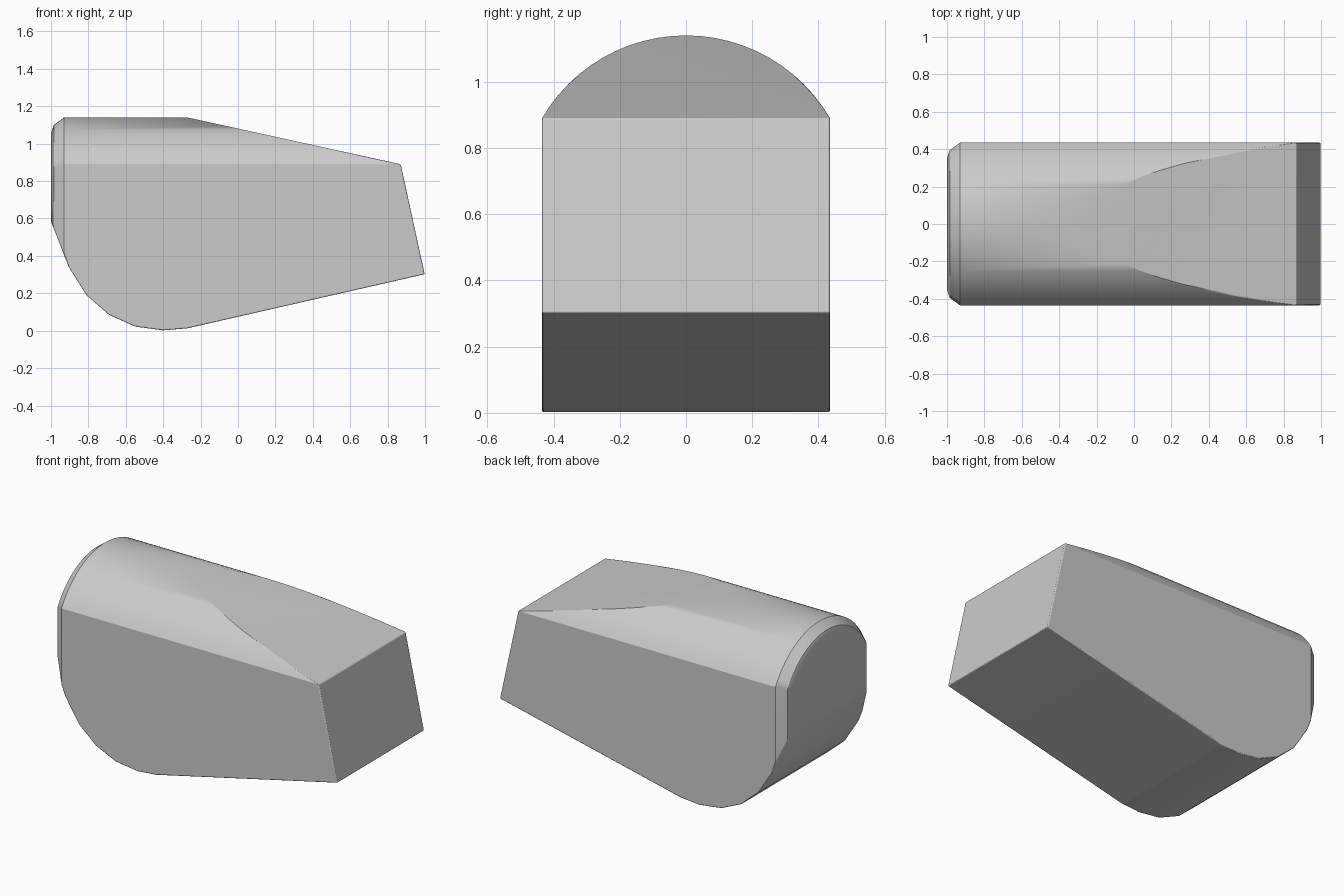
import bpy
import bmesh
from math import asin, sin, cos
from mathutils import Vector

cube = bpy.data.objects.get("Cube")
if cube:
    bpy.data.objects.remove(cube, do_unlink=True)

# Single grey material
grey = bpy.data.materials.new("light grey")
grey.use_nodes = True
colour = (0.6, 0.6, 0.6, 1)
grey.diffuse_color = colour
grey.node_tree.nodes["Principled BSDF"].inputs["Base Color"].default_value = colour

HALF, EAVE, TOP, STEPS = 0.435, 0.89, 1.14, 24
RISE = TOP - EAVE
RADIUS = (HALF ** 2 + RISE ** 2) / (2 * RISE)
SWEEP = asin(HALF / RADIUS)
MID = 0.6


def section(bm, x, inset):
    """Ring of an arched cross-section, pulled inward by inset."""
    pts = [(-HALF, -0.3)]
    for i in range(STEPS + 1):
        a = SWEEP * (2 * i / STEPS - 1)
        pts.append((RADIUS * sin(a), TOP - RADIUS + RADIUS * cos(a)))
    pts.append((HALF, -0.3))
    ky, kz = 1 - inset / HALF, 1 - inset / (TOP - MID)
    return [bm.verts.new((x, y * ky, MID + (z - MID) * kz if z > MID else z))
            for y, z in pts]


# Arched bar with a rounded rim at its back end
bm = bmesh.new()
rings = [section(bm, x, inset) for x, inset in
         ((-1, 0.085), (-0.985, 0.04), (-0.93, 0), (1.1, 0))]
for a, b in zip(rings, rings[1:]):
    for i in range(len(a)):
        j = (i + 1) % len(a)
        bm.faces.new((a[i], a[j], b[j], b[i]))
bm.faces.new(rings[0])
bm.faces.new(rings[-1])

# Trim to the side outline: sloped top, raked end, sloped base, round heel
outline = [(-0.27, 1.14), (0.87, 0.89), (0.998, 0.302), (-0.27, 0.013),
           (-0.4, 0.002), (-0.55, 0.022), (-0.69, 0.085), (-0.81, 0.19),
           (-0.905, 0.34), (-1, 0.585)]
for (x0, z0), (x1, z1) in zip(outline, outline[1:]):
    normal = Vector((z0 - z1, 0, x1 - x0)).normalized()
    bmesh.ops.bisect_plane(bm, geom=bm.verts[:] + bm.edges[:] + bm.faces[:],
                           plane_co=(x0, 0, z0), plane_no=normal,
                           dist=1e-5, clear_outer=True)
    rim = [e for e in bm.edges if e.is_boundary]
    bmesh.ops.holes_fill(bm, edges=rim, sides=0)
bmesh.ops.remove_doubles(bm, verts=bm.verts[:], dist=1e-4)
bmesh.ops.recalc_face_normals(bm, faces=bm.faces[:])

mesh = bpy.data.meshes.new("wedge_body")
bm.to_mesh(mesh)
bm.free()
body = bpy.data.objects.new("wedge_body", mesh)
bpy.context.collection.objects.link(body)
mesh.materials.append(grey)

# Smooth the curves and soften the box edges
bpy.context.view_layer.objects.active = body
body.select_set(True)
bpy.ops.object.shade_smooth_by_angle(angle=0.5)
bevel = body.modifiers.new("soft_edges", "BEVEL")
bevel.width = 0.008
bevel.segments = 2
bevel.limit_method = "ANGLE"
bevel.angle_limit = 0.8
weighted = body.modifiers.new("clean_shading", "WEIGHTED_NORMAL")
weighted.keep_sharp = True
